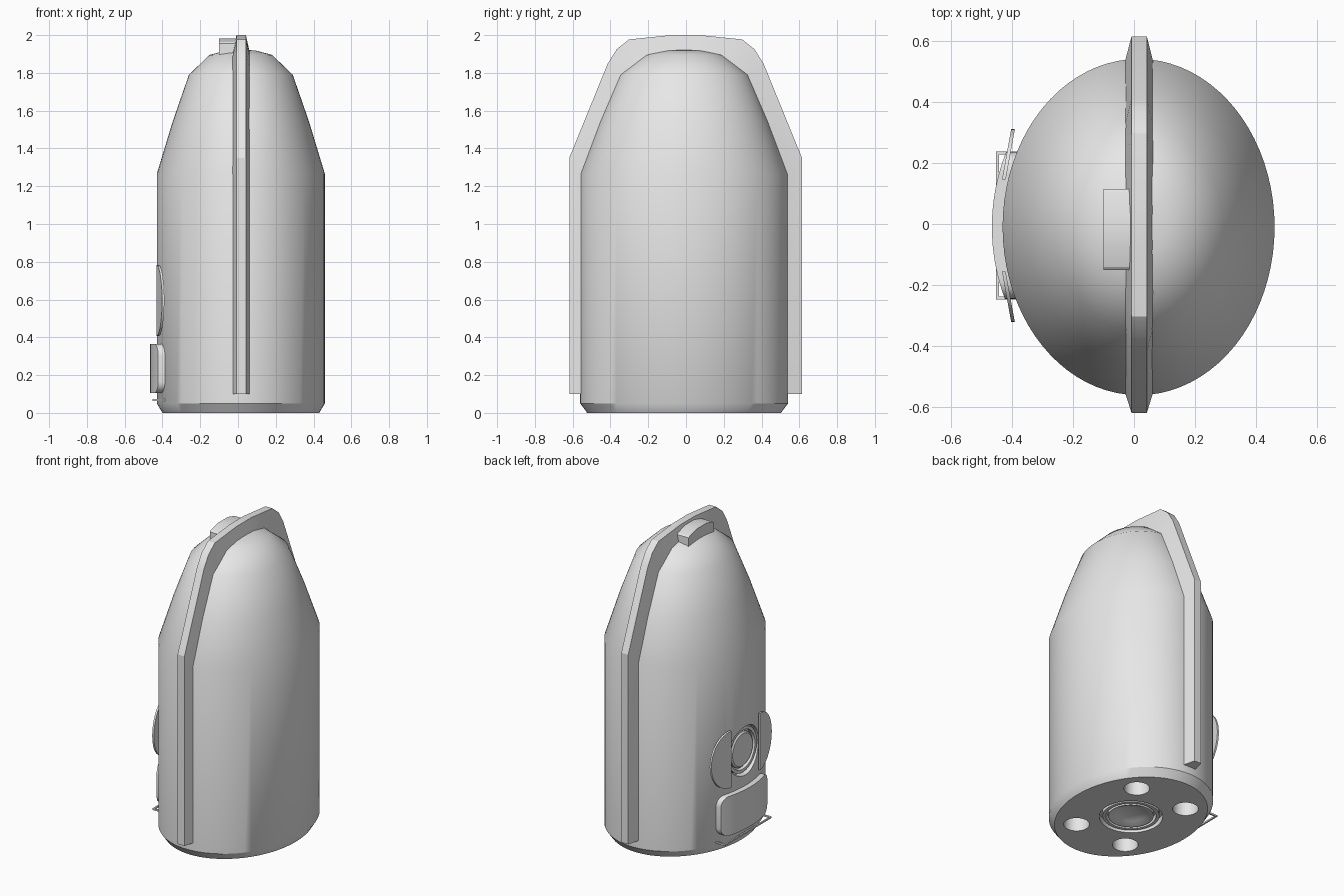
import bpy, bmesh, math
from mathutils import Matrix, Vector

if "Cube" in bpy.data.objects:
    bpy.data.objects.remove(bpy.data.objects["Cube"])

grey = bpy.data.materials.new("plain_grey")
grey.diffuse_color = (0.8, 0.8, 0.8, 1)
grey.use_nodes = True
grey.node_tree.nodes["Principled BSDF"].inputs["Base Color"].default_value = grey.diffuse_color

CX, CY, RX, RY = 0.015, -0.01, 0.445, 0.55


def body_x(y):
    """Left (-x) surface of the straight part of the hull."""
    return CX - RX * math.sqrt(1 - ((y - CY) / RY) ** 2)


def finish(name, bm, angle=33):
    bmesh.ops.remove_doubles(bm, verts=bm.verts, dist=1e-5)
    bmesh.ops.recalc_face_normals(bm, faces=bm.faces)
    me = bpy.data.meshes.new(name)
    bm.to_mesh(me)
    bm.free()
    me.materials.append(grey)
    ob = bpy.data.objects.new(name, me)
    bpy.context.collection.objects.link(ob)
    smooth(ob, angle)
    return ob


def smooth(ob, angle=33):
    for p in ob.data.polygons:
        p.use_smooth = True
    ob.data.set_sharp_from_angle(angle=math.radians(angle))


def loft(name, rings, close_rings=False, cap=True, angle=33):
    """Skin a list of closed point loops."""
    bm = bmesh.new()
    vs = [[bm.verts.new(p) for p in r] for r in rings]
    n = len(vs[0])
    pairs = list(zip(vs, vs[1:])) + ([(vs[-1], vs[0])] if close_rings else [])
    for a, b in pairs:
        for i in range(n):
            j = (i + 1) % n
            bm.faces.new((a[i], a[j], b[j], b[i]))
    if cap and not close_rings:
        bm.faces.new(vs[0])
        bm.faces.new(vs[-1])
    return finish(name, bm, angle)


def lathe(name, profile, mat=Matrix(), seg=48, closed=False, angle=33):
    """Turn (radius, height) points about z, then place with mat."""
    rings = []
    for r, h in profile:
        r = max(r, 0.002)
        rings.append([mat @ Vector((r * math.cos(2 * math.pi * k / seg),
                                    r * math.sin(2 * math.pi * k / seg), h)) for k in range(seg)])
    return loft(name, rings, closed, angle=angle)


def box(name, lo, hi):
    return loft(name, [[(lo[0], lo[1], z), (hi[0], lo[1], z), (hi[0], hi[1], z), (lo[0], hi[1], z)]
                       for z in (lo[2], hi[2])])


def cut(ob, cutter):
    m = ob.modifiers.new("cut", 'BOOLEAN')
    m.object, m.solver = cutter, 'EXACT'
    bpy.context.view_layer.objects.active = ob
    bpy.ops.object.modifier_apply(modifier=m.name)
    bpy.data.objects.remove(cutter)


# oval hull
hull_mat = Matrix.Translation((CX, CY, 0)) @ Matrix.Diagonal((RX / RY, 1, 1, 1))
hull = lathe("hull", [(0.513, 0), (0.55, 0.05), (0.55, 1.265), (0.447, 1.54), (0.34, 1.79),
                      (0.205, 1.895), (0.1, 1.918), (0, 1.924)], hull_mat, 80)

# side port recess, engine recess and four bottom holes
to_left = Matrix.Translation((0, -0.005, 0.595)) @ Matrix.Rotation(-math.pi / 2, 4, 'Y')
cut(hull, lathe("port_cutter", [(0.16, 0.385), (0.16, 0.6)], to_left))
cut(hull, lathe("engine_cutter", [(0.19, -0.1), (0.19, 0.04)], Matrix.Translation((CX, CY, 0))))
for sx in (-1, 1):
    for sy in (-1, 1):
        at = Matrix.Translation((CX + sx * 0.19, CY + sy * 0.28, 0))
        cut(hull, lathe("hole_cutter", [(0.077, -0.1), (0.077, 0.1)], at, 32))
smooth(hull)

# port ring and window
lathe("port_ring", [(0.148, 0.37), (0.148, 0.41), (0.128, 0.41), (0.128, 0.37)], to_left, closed=True)
lathe("port_window", [(0.115, 0.37), (0.115, 0.402), (0.105, 0.41), (0, 0.41)], to_left)

# engine ring and nozzle
under = Matrix.Translation((CX, CY, 0))
lathe("engine_ring", [(0.17, 0.06), (0.17, 0.005), (0.15, 0.005), (0.15, 0.06)], under, closed=True)
lathe("engine_nozzle", [(0.135, 0.06), (0.135, 0.005), (0.125, 0.005), (0.09, 0.022),
                        (0.045, 0.032), (0, 0.035)], under)

# spine fin running over the hull, tapered toward its outer edge
outer = [(0.616, 0.1), (0.616, 1.35), (0.413, 1.848), (0.365, 1.925), (0.30, 1.977), (0.075, 2.0)]
inner = [(0.54, 0.1), (0.54, 1.26), (0.33, 1.77), (0.29, 1.81), (0.2, 1.88), (0.06, 1.905)]
stations = [(-1, i) for i in range(6)] + [(1, i) for i in range(5, -1, -1)]
rings = []
for s, i in stations:
    (yo, zo), (yi, zi) = outer[i], inner[i]
    yo, yi = s * yo - 0.002, s * yi + CY
    rings.append([(-0.008, yo, zo), (0.042, yo, zo), (0.063, yi, zi), (-0.03, yi, zi)])
loft("spine_fin", rings, angle=20)

# arched block beside the fin
arch = [(-0.15, 1.88), (-0.15, 1.955), (-0.14, 1.963), (-0.07, 1.982), (0.035, 1.982),
        (0.105, 1.963), (0.115, 1.955), (0.115, 1.88)]
loft("top_block", [[(x, y, z) for y, z in arch] for x in (-0.10, 0.0)], angle=20)

# rounded panel that follows the hull
rings, R = [], 0.06
ys = [0.24 * math.sin(math.pi / 2 * (k / 12 - 1)) for k in range(25)]
for y in ys:
    d = max(0, abs(y) - (0.24 - R))
    h = 0.13 - R + math.sqrt(max(R * R - d * d, 0))
    yc = y - 0.005
    xf, xb = body_x(yc) - 0.035, body_x(yc) + 0.02
    rings.append([(xf, yc, 0.235 - h), (xf, yc, 0.235 + h), (xb, yc, 0.235 + h), (xb, yc, 0.235 - h)])
loft("lower_panel", rings)

# two half-round doors standing open beside the port
for s, name in ((1, "door_back"), (-1, "door_front")):
    rings = []
    for dx in (0, 0.012):
        ring = []
        for k in range(25):
            t = math.pi * (k / 24 - 0.5)
            u = math.cos(t)
            ring.append((-0.432 + 0.03 * u + dx, -0.005 + s * (0.15 + 0.165 * u),
                         0.595 + 0.187 * math.sin(t)))
        rings.append(ring)
    loft(name, rings)

# thin step rail below the panel
box("step_bar", (-0.452, -0.247, 0.064), (-0.442, 0.237, 0.074))
for y in (-0.247, 0.227):
    box("step_arm", (-0.445, y, 0.064), (-0.37, y + 0.01, 0.074))
